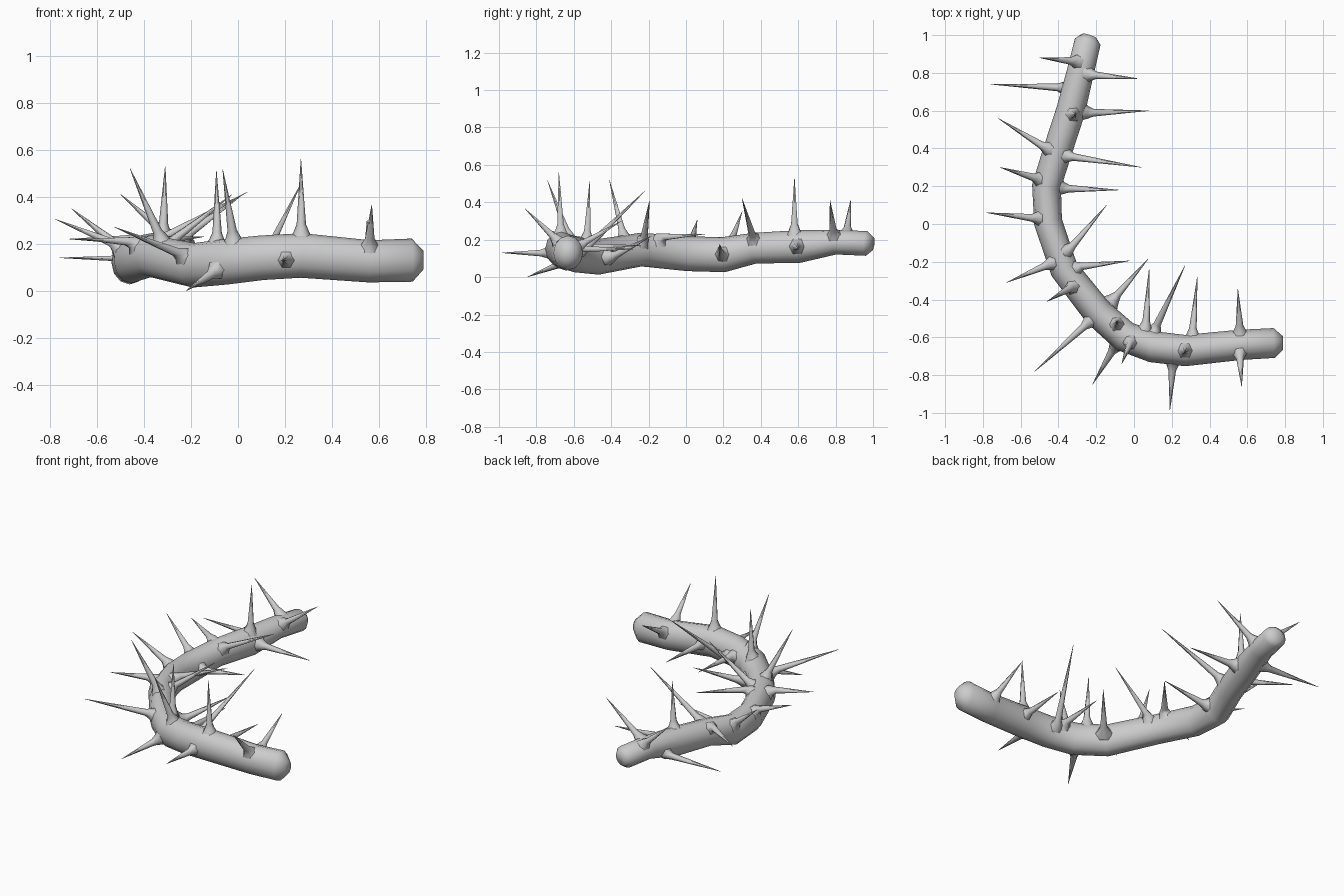
import bpy, bmesh, math
from mathutils import Vector

# Branch centre line: x, y, z, horizontal radius, vertical radius
PATH = [
    (0.79, -0.63, 0.13, 0.034, 0.040), (0.742, -0.63, 0.13, 0.079, 0.092),
    (0.56, -0.64, 0.125, 0.080, 0.090), (0.27, -0.67, 0.15, 0.083, 0.095),
    (0.10, -0.65, 0.14, 0.083, 0.095), (-0.05, -0.595, 0.123, 0.083, 0.097),
    (-0.19, -0.47, 0.108, 0.080, 0.095), (-0.37, -0.24, 0.147, 0.075, 0.090),
    (-0.455, 0.01, 0.125, 0.075, 0.093), (-0.463, 0.20, 0.12, 0.077, 0.094),
    (-0.41, 0.37, 0.155, 0.077, 0.082), (-0.335, 0.60, 0.163, 0.077, 0.088),
    (-0.285, 0.80, 0.187, 0.072, 0.066), (-0.245, 0.965, 0.180, 0.070, 0.066),
    (-0.235, 0.995, 0.175, 0.040, 0.040),
]
# Thorns: surface x, y, then tip x, y, z
THORNS = [
    (-0.31, 0.86, -0.50, 0.88, 0.41), (-0.23, 0.79, 0.02, 0.77, 0.41),
    (-0.37, 0.72, -0.76, 0.74, 0.14), (-0.25, 0.59, 0.08, 0.60, 0.15),
    (-0.32, 0.58, -0.31, 0.58, 0.53), (-0.46, 0.40, -0.72, 0.56, 0.22),
    (-0.35, 0.36, 0.04, 0.30, 0.42), (-0.51, 0.24, -0.71, 0.30, 0.35),
    (-0.38, 0.19, -0.08, 0.18, 0.175), (-0.51, 0.03, -0.78, 0.06, 0.305),
    (-0.35, -0.14, -0.145, 0.10, 0.23), (-0.30, -0.23, -0.025, -0.195, 0.41),
    (-0.44, -0.21, -0.675, -0.31, 0.22), (-0.33, -0.335, -0.46, -0.41, 0.52),
    (-0.24, -0.52, -0.525, -0.78, 0.27), (-0.10, -0.65, -0.22, -0.85, 0.0),
    (-0.02, -0.63, -0.065, -0.74, 0.515), (-0.09, -0.53, -0.092, -0.515, 0.51),
    (-0.11, -0.40, 0.075, -0.185, 0.22), (0.06, -0.55, 0.08, -0.24, 0.17),
    (0.11, -0.56, 0.27, -0.22, 0.46), (0.31, -0.59, 0.335, -0.28, 0.15),
    (0.27, -0.67, 0.268, -0.68, 0.56), (0.205, -0.74, 0.19, -0.985, 0.13),
    (0.56, -0.57, 0.55, -0.345, 0.30), (0.56, -0.69, 0.57, -0.86, 0.365),
]


def loft(bm, rings):
    """Skin a list of equal vertex loops and close both ends."""
    loops = [[bm.verts.new(p) for p in r] for r in rings]
    n = len(loops[0])
    for a, b in zip(loops, loops[1:]):
        for i in range(n):
            j = (i + 1) % n
            bm.faces.new((a[i], a[j], b[j], b[i]))
    bm.faces.new(loops[0])
    bm.faces.new(loops[-1])


def ring(c, u, v, ru, rv, n):
    return [c + u * ru * math.cos(2 * math.pi * i / n) + v * rv * math.sin(2 * math.pi * i / n)
            for i in range(n)]


def finish(bm, name, angle):
    bmesh.ops.recalc_face_normals(bm, faces=bm.faces)
    me = bpy.data.meshes.new(name)
    bm.to_mesh(me)
    bm.free()
    ob = bpy.data.objects.new(name, me)
    bpy.context.collection.objects.link(ob)
    bpy.ops.object.select_all(action='DESELECT')
    ob.select_set(True)
    bpy.context.view_layer.objects.active = ob
    bpy.ops.object.shade_smooth_by_angle(angle=math.radians(angle))


# Branch stem
UP = Vector((0, 0, 1))
pts = [Vector(p[:3]) for p in PATH]
rings = []
for i, p in enumerate(PATH):
    t = pts[min(i + 1, len(pts) - 1)] - pts[max(i - 1, 0)]
    side = t.cross(UP).normalized()
    up = side.cross(t).normalized()
    rings.append(ring(pts[i], side, up, p[3], p[4], 12))
bm = bmesh.new()
loft(bm, rings)
finish(bm, "branch", 60)


def surface_point(x, y, tip_z):
    """Lift a plan position onto the stem, on the side facing the tip.
    Returns the point and the outward direction there."""
    best = None
    for a, b in zip(PATH[1:-1], PATH[2:-1]):
        d = Vector((b[0] - a[0], b[1] - a[1]))
        q = Vector((x - a[0], y - a[1]))
        f = min(1, max(0, q.dot(d) / d.length_squared))
        dist = (q - d * f).length
        if best is None or dist < best[0]:
            best = (dist, [m + (n - m) * f for m, n in zip(a, b)])
    dist, c = best
    h = c[4] * math.sqrt(max(0, 1 - (dist / c[3]) ** 2))
    h = min(h, abs(tip_z - c[2]))
    p = Vector((x, y, c[2] + math.copysign(h, tip_z - c[2])))
    return p, (p - Vector(c[:3])).normalized()


# Thorns with low flared roots that lie along the bark
bm = bmesh.new()
for x, y, tx, ty, tz in THORNS:
    (base, out), tip = surface_point(x, y, tz), Vector((tx, ty, tz))
    axis = (tip - base).normalized()
    loops = []
    for w, d, r in ((1.0, -0.025, 0.05), (0.7, 0.006, 0.033), (0.2, 0.038, 0.02), (0, None, 0.001)):
        n = (out * w + axis * (1 - w)).normalized()
        ref = UP if abs(axis.z) < 0.9 else Vector((0, 1, 0))
        u = n.cross(ref).normalized()
        c = tip if d is None else base + n * d
        loops.append(ring(c, u, u.cross(n), r, r, 6))
    loft(bm, loops)
finish(bm, "thorns", 80)
